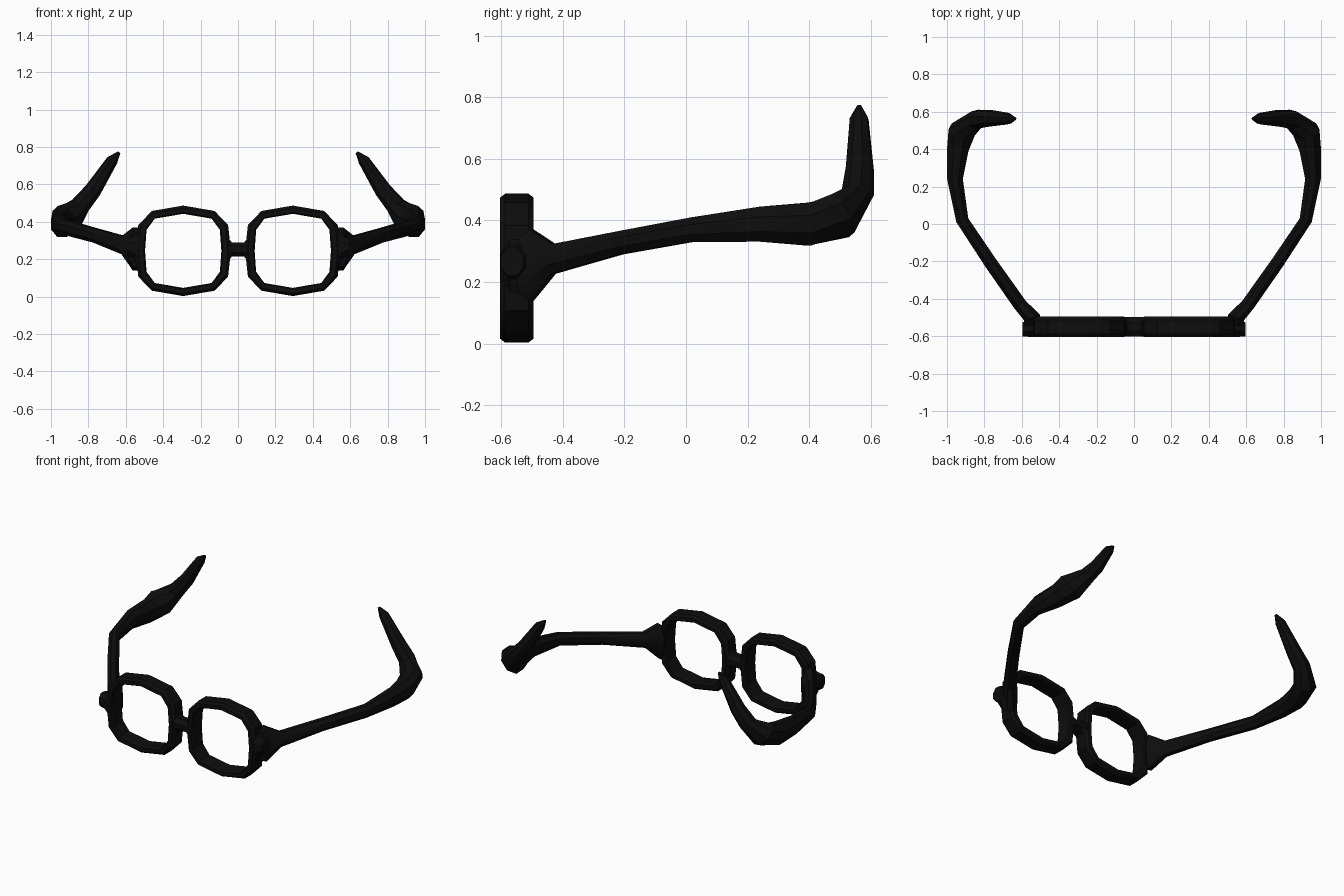
import bpy, math
from mathutils import Vector

if "Cube" in bpy.data.objects:
    bpy.data.objects.remove(bpy.data.objects["Cube"])

black = bpy.data.materials.new("black plastic")
black.diffuse_color = (0.004, 0.004, 0.004, 1)
black.use_nodes = True
black.node_tree.nodes["Principled BSDF"].inputs["Base Color"].default_value = black.diffuse_color


def make(name, verts, faces):
    me = bpy.data.meshes.new(name)
    me.from_pydata(verts, [], faces)
    me.materials.append(black)
    ob = bpy.data.objects.new(name, me)
    bpy.context.collection.objects.link(ob)
    # consistent outward normals
    bpy.ops.object.select_all(action='DESELECT')
    ob.select_set(True)
    bpy.context.view_layer.objects.active = ob
    bpy.ops.object.mode_set(mode='EDIT')
    bpy.ops.mesh.select_all(action='SELECT')
    bpy.ops.mesh.normals_make_consistent(inside=False)
    bpy.ops.object.mode_set(mode='OBJECT')
    bpy.ops.object.shade_smooth_by_angle(angle=math.radians(30))
    return ob


def skin(rings, n, closed=False):
    """Quads joining consecutive rings of n points."""
    count = len(rings)
    faces = []
    for i in range(count if closed else count - 1):
        j = (i + 1) % count
        for k in range(n):
            m = (k + 1) % n
            faces.append((i * n + k, i * n + m, j * n + m, j * n + k))
    if not closed:
        faces += [tuple(range(n)), tuple(range((count - 1) * n, count * n))]
    return [v for r in rings for v in r], faces


def loft(name, sections, side=1):
    """Eight-sided tube; each section is a centre and two half-axes."""
    rings = []
    for c, a, b in sections:
        ring = []
        for k in range(8):
            t = math.radians(22.5 + 45 * k)
            p = Vector(c) + (Vector(a) * math.cos(t) + Vector(b) * math.sin(t)) / math.cos(math.pi / 8)
            ring.append((p.x * side, p.y, p.z))
        rings.append(ring)
    return make(name, *skin(rings, 8))


# quarter outlines of the rim, swept round to twelve corners
def outline(quarter):
    top, c1, c2, right = quarter
    q = [top, c1, c2, right]
    q += [(x, -z) for x, z in (c2, c1, top)]
    return q + [(-x, z) for x, z in ((c1[0], -c1[1]), (c2[0], -c2[1]), right, c2, c1)]


outer = outline([(0, .242), (.168, .213), (.24, .138), (.255, 0)])
inner = outline([(0, .198), (.152, .172), (.196, .112), (.204, 0)])


def rim(name, cx):
    rings = []
    for (ox, oz), (ix, iz) in zip(outer, inner):
        def pt(f, y):  # f = 0 inner edge, 1 outer edge
            return (cx + ix + (ox - ix) * f, -.55 + y, .245 + iz + (oz - iz) * f)
        rings.append([pt(0, -.045), pt(.15, -.055), pt(.7, -.055), pt(1, -.038),
                      pt(1, .038), pt(.7, .055), pt(.15, .055), pt(0, .045)])
    return make(name, *skin(rings, 8, closed=True))


# temple arm running back, then hooking inward and up
U, W = Vector((.69, .55, .46)), Vector((.46, -.83, .30))
arm = [
    ((.545, -.54, .25), (.04, -.01, 0), (0, 0, .09)),
    ((.545, -.50, .255), (.043, -.015, 0), (0, 0, .115)),
    ((.61, -.43, .275), (.032, -.018, 0), (0, 0, .048)),
    ((.765, -.21, .328), (.03, -.018, 0), (0, 0, .038)),
    ((.918, .02, .37), (.032, -.01, 0), (0, 0, .04)),
    ((.957, .24, .388), (.042, 0, 0), (0, 0, .057)),
    ((.942, .40, .388), (.057, .01, 0), (0, 0, .070)),
    ((.917, .50, .415), (.066, .022, .018), (.02, -.038, .062)),
    ((.843, .558, .488), U * .050, W * .050),
    ((.775, .565, .57), U * .043, W * .043),
    ((.672, .563, .73), U * .029, W * .029),
    ((.635, .563, .772), U * .007, W * .007),
]
# corner block between rim and arm
hinge = [
    ((.515, -.55, .245), (0, .053, 0), (0, 0, .125)),
    ((.54, -.55, .25), (0, .053, 0), (0, 0, .085)),
    ((.565, -.553, .265), (0, .05, 0), (0, 0, .054)),
    ((.597, -.565, .266), (0, .036, 0), (0, 0, .045)),
]
for label, s in (("right", 1), ("left", -1)):
    rim(label + "_rim", s * .293)
    loft(label + "_hinge", hinge, s)
    loft(label + "_arm", arm, s)

# nose bridge, flared into both rims
loft("bridge", [((x, -.55, .252), (0, .052, 0), (0, 0, h))
                for x, h in ((-.075, .09), (-.055, .065), (-.033, .038),
                             (.033, .038), (.055, .065), (.075, .09))])
